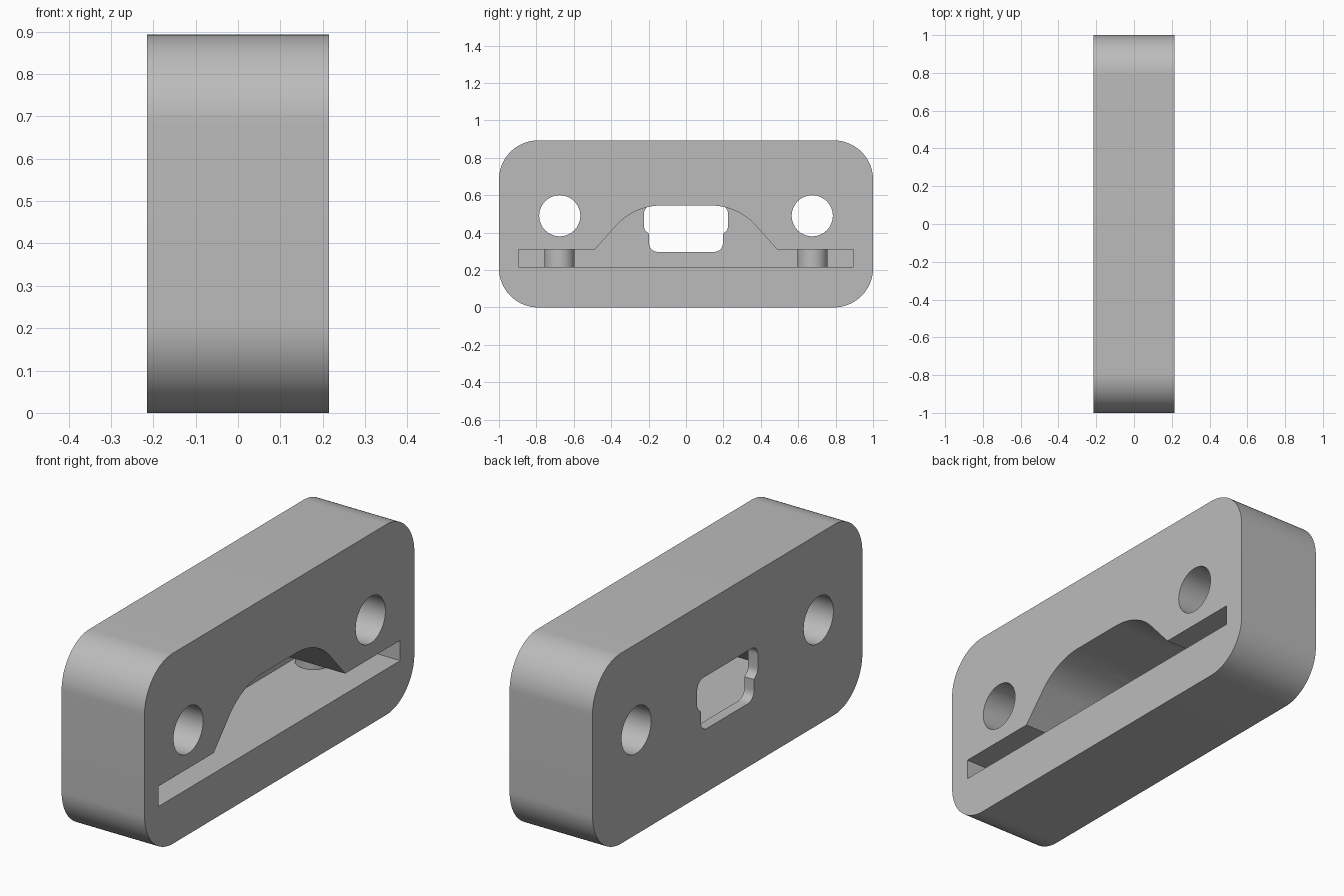
import bpy, bmesh
from math import sin, cos, pi, radians

cube = bpy.data.objects.get("Cube")
if cube:
    bpy.data.objects.remove(cube, do_unlink=True)

grey = bpy.data.materials.new("plain_grey")
grey.use_nodes = True
colour = (0.5, 0.5, 0.5, 1)
grey.diffuse_color = colour
grey.node_tree.nodes["Principled BSDF"].inputs["Base Color"].default_value = colour

HALF = 0.215          # half the block's thickness
HEIGHT = 0.893
WALL = 0.05           # thin wall behind the pocket
FLOOR, ROOF = 0.215, 0.31


def arc(cy, cz, r, start, end, steps=12):
    """Points on an arc in the y-z plane, angles in degrees."""
    angles = [radians(start + (end - start) * i / steps) for i in range(steps + 1)]
    return [(cy + r * cos(a), cz + r * sin(a)) for a in angles]


def rounded(y, z0, z1, r, steps):
    """Rounded rectangle centred on y = 0."""
    a, b, t = y - r, z0 + r, z1 - r
    return (arc(a, t, r, 0, 90, steps) + arc(-a, t, r, 90, 180, steps)
            + arc(-a, b, r, 180, 270, steps) + arc(a, b, r, 270, 360, steps))


def prism(name, outline, x0, x1):
    """Extrude a y-z outline along x."""
    bm = bmesh.new()
    face = bm.faces.new([bm.verts.new((x0, y, z)) for y, z in outline])
    side = bmesh.ops.extrude_face_region(bm, geom=[face])["geom"]
    verts = [v for v in side if isinstance(v, bmesh.types.BMVert)]
    bmesh.ops.translate(bm, verts=verts, vec=(x1 - x0, 0, 0))
    bmesh.ops.recalc_face_normals(bm, faces=bm.faces)
    mesh = bpy.data.meshes.new(name)
    bm.to_mesh(mesh)
    bm.free()
    mesh.materials.append(grey)
    obj = bpy.data.objects.new(name, mesh)
    bpy.context.collection.objects.link(obj)
    return obj


def smooth(obj):
    bpy.ops.object.select_all(action="DESELECT")
    obj.select_set(True)
    bpy.context.view_layer.objects.active = obj
    bpy.ops.object.shade_smooth_by_angle(angle=radians(30))


def cut(obj, cutter):
    mod = obj.modifiers.new("cut", "BOOLEAN")
    mod.operation, mod.solver, mod.object = "DIFFERENCE", "EXACT", cutter
    bpy.context.view_layer.objects.active = obj
    bpy.ops.object.modifier_apply(modifier=mod.name)
    bpy.data.objects.remove(cutter, do_unlink=True)


# Block with rounded ends
body = prism("body", rounded(1, 0, HEIGHT, 0.21, 24), -HALF, HALF)

# Pocket: wide flat slot with a domed hump in the middle
hump = arc(0.13, FLOOR, 0.33, 45, 90, 16)
half = [(0.895, FLOOR), (0.895, ROOF), (0.487, ROOF)] + hump
pocket = half + [(-y, z) for y, z in reversed(half)]
cut(body, prism("pocket_cutter", pocket, -HALF + WALL, 0.4))

# Stepped port opening through the thin wall
r = 0.045
step = (arc(0.152, 0.342, r, -90, 0, 8) + [(0.197, 0.393)]
        + arc(0.185, 0.435, 0.04, -60, 0, 6) + arc(0.18, 0.5, r, 0, 90, 8))
port = step + [(-y, z) for y, z in reversed(step)]
cut(body, prism("port_cutter", port, -0.4, -HALF + WALL + 0.01))

# Screw holes through the whole block
for side in (-1, 1):
    hole = arc(side * 0.675, 0.49, 0.11, 0, 352.5, 47)
    cut(body, prism("hole_cutter", hole, -0.4, 0.4))
smooth(body)

# Locating pins between the slot's floor and roof
for side, name in ((-1, "front_pin"), (1, "back_pin")):
    bpy.ops.mesh.primitive_cylinder_add(
        vertices=48, radius=0.081, depth=ROOF - FLOOR + 0.01,
        location=(-0.08, side * 0.676, (FLOOR + ROOF) / 2))
    pin = bpy.context.object
    pin.name = name
    pin.data.materials.append(grey)
    smooth(pin)
